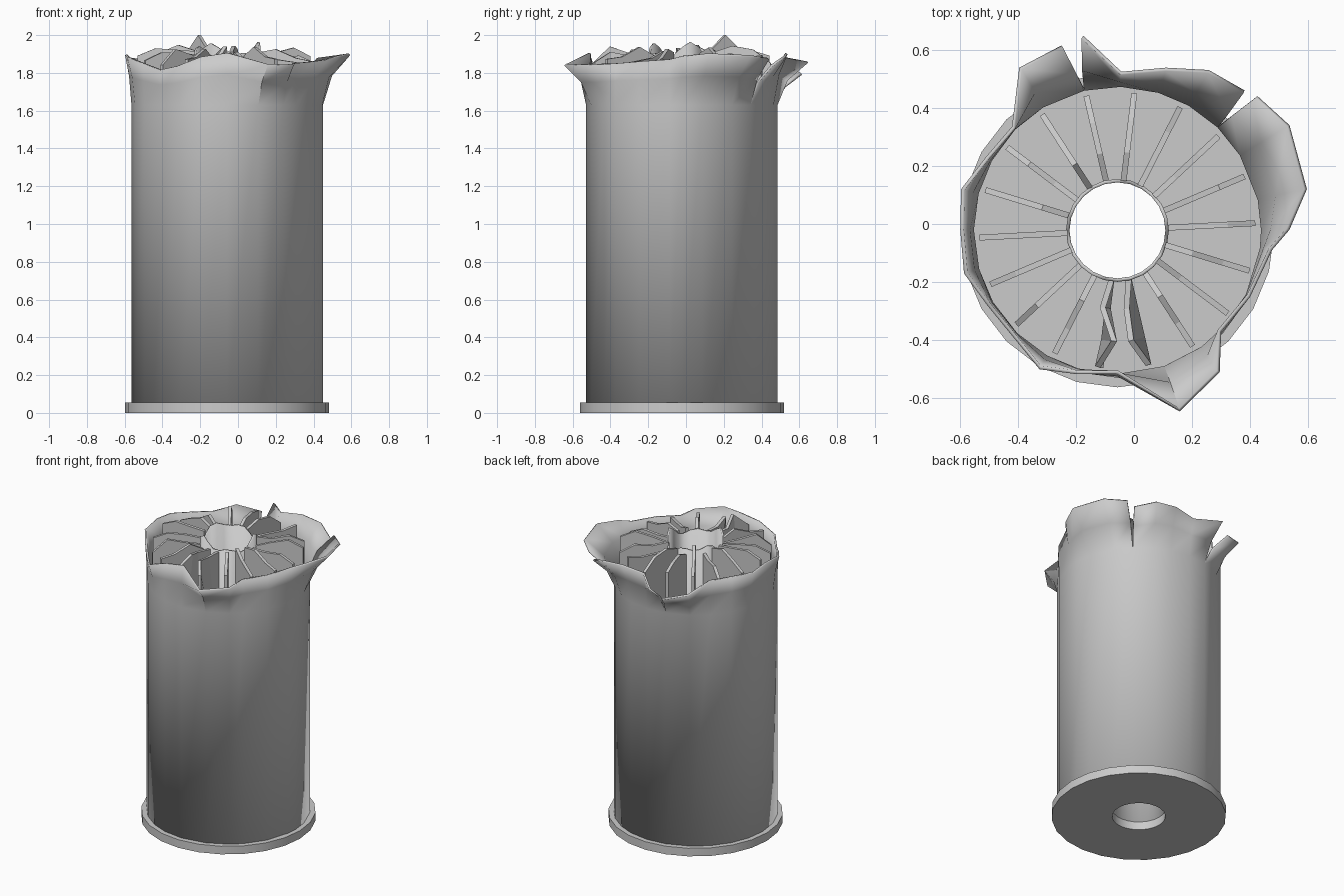
import bpy, math, random
from mathutils import Vector

if "Cube" in bpy.data.objects:
    bpy.data.objects.remove(bpy.data.objects["Cube"])

random.seed(4)
CX, CY = -0.057, -0.022
R, BASE_Z, SPLIT_Z = 0.507, 0.055, 1.63


def make(name, verts, faces, thick=0, offset=-1, smooth=True):
    me = bpy.data.meshes.new(name)
    me.from_pydata(verts, [], faces)
    ob = bpy.data.objects.new(name, me)
    bpy.context.collection.objects.link(ob)
    ob.location = (CX, CY, 0)
    if thick:
        s = ob.modifiers.new("Thickness", 'SOLIDIFY')
        s.thickness = thick
        s.offset = offset
    if smooth:
        bpy.ops.object.select_all(action='DESELECT')
        bpy.context.view_layer.objects.active = ob
        ob.select_set(True)
        bpy.ops.object.shade_smooth_by_angle(angle=math.radians(30))
    return ob


def polar(r, a, z):
    return Vector((r * math.cos(a), r * math.sin(a), z))


# base flange: flat ring with a central hole
N = 24
profile = [(0.165, 0), (0.54, 0), (0.54, BASE_Z), (0.165, BASE_Z)]
verts = [polar(r, math.tau * i / N, z) for i in range(N) for r, z in profile]
faces = [(i * 4 + k, i * 4 + (k + 1) % 4, (i + 1) % N * 4 + (k + 1) % 4, (i + 1) % N * 4 + k)
         for i in range(N) for k in range(4)]
faces = [f[::-1] for f in faces]
make("base_flange", verts, faces)

# outer casing: torn rim points, counter-clockwise in world coordinates
rim = [(.535, -.02, 1.885), (.595, .12, 1.895), (.535, .34, 1.885), (.425, .44, 1.87),
       (.38, .46, 1.835), (.257, .53, 1.885), (.11, .538, 1.9), (-.043, .524, 1.88),
       (-.174, .648, 1.855), (-.25, .614, 1.79), (-.395, .538, 1.83), (-.42, .335, 1.86),
       (-.51, .23, 1.87), (-.595, .12, 1.88), (-.598, -.02, 1.895), (-.585, -.17, 1.88),
       (-.505, -.28, 1.85), (-.415, -.39, 1.815), (-.325, -.5, 1.835), (-.195, -.517, 1.885),
       (-.057, -.517, 1.905), (.157, -.645, 1.84), (.295, -.51, 1.84), (.3, -.37, 1.85),
       (.4, -.25, 1.86), (.475, -.09, 1.87)]
slits = {3, 8}          # a tear follows these columns
n = len(rim)
tops = [Vector((x - CX, y - CY, z)) for x, y, z in rim]
angles = [math.atan2(p.y, p.x) for p in tops]
for s in slits:
    angles[s] = angles[s + 1] = (angles[s] + angles[s + 1]) / 2
verts, col = [], []
for i, (p, a) in enumerate(zip(tops, angles)):
    if i - 1 in slits:
        c = col[-1][:2]                      # share the wall below the tear
    else:
        c = [len(verts), len(verts) + 1]
        verts += [polar(R, a, BASE_Z), polar(R, a, SPLIT_Z)]
    low = polar(R, a, SPLIT_Z)
    mid = low.lerp(p, 0.38)
    mid.z = SPLIT_Z + (p.z - SPLIT_Z) * 0.58
    col.append(c + [len(verts), len(verts) + 1])
    verts += [mid, p]
faces = [(col[i][k], col[(i + 1) % n][k], col[(i + 1) % n][k + 1], col[i][k + 1])
         for i in range(n) if i not in slits for k in range(3)]
make("torn_outer_casing", verts, faces, 0.013)

# inner tube with an uneven top
verts, faces = [], []
for i in range(N):
    a = math.tau * i / N
    top = 1.91 + 0.03 * math.sin(3 * a + 1) + 0.025 * math.sin(5 * a)
    verts += [polar(0.177, a, BASE_Z), polar(0.177, a, top)]
    j = (i + 1) % N
    faces.append((2 * i, 2 * j, 2 * j + 1, 2 * i + 1))
make("inner_tube", verts, faces, 0.012)

# radial fins: broken top edge, two of them buckled sideways
RADII = (0.172, 0.27, 0.38, 0.475)
buckled = {13: (0, -.018, .035, -.01), 14: (0, -.03, -.04, 0)}
for i in range(18):
    a = math.radians(3 + 20 * i)
    heights = [random.uniform(1.87, 1.92), random.uniform(1.87, 1.96),
               random.uniform(1.86, 1.94), random.uniform(1.84, 1.9)]
    if i == 6:
        heights[1] = 2.0
    side = Vector((-math.sin(a), math.cos(a), 0))
    bend = buckled.get(i, (0, 0, 0, 0))
    verts = []
    for r, h, b in zip(RADII, heights, bend):
        verts += [polar(r, a, BASE_Z), polar(r, a, 1.6), polar(r, a, h) + side * b]
    faces = [(3 * c + k, 3 * c + 3 + k, 3 * c + 4 + k, 3 * c + 1 + k)
             for c in range(3) for k in range(2)]
    make(f"radial_fin_{i + 1}", verts, faces, 0.02, 0, False)
